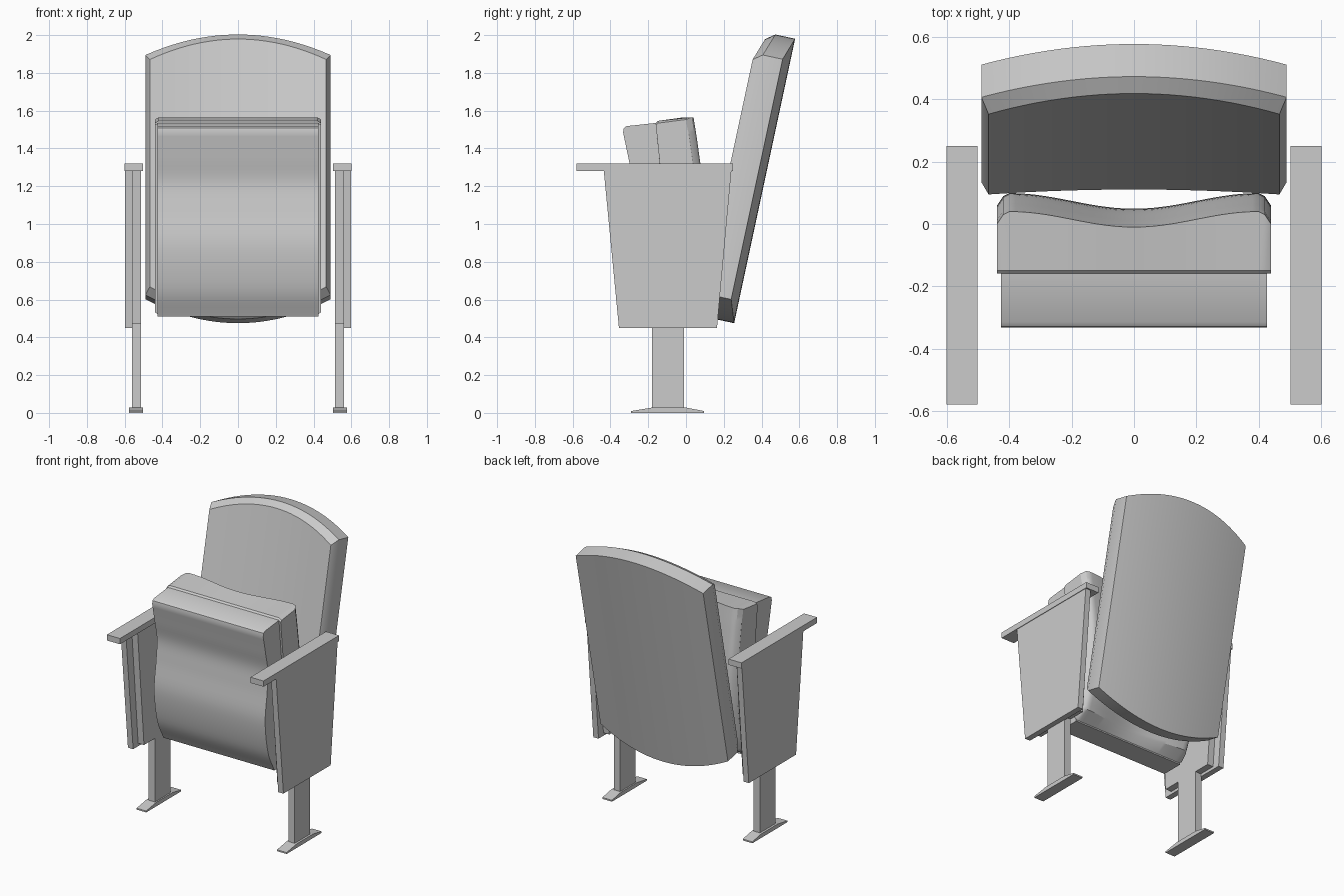
import bpy, math
from mathutils import Vector

cube = bpy.data.objects.get("Cube")
if cube:
    bpy.data.objects.remove(cube, do_unlink=True)

grey = bpy.data.materials.new("plain grey")
grey.use_nodes = True
colour = (0.6, 0.6, 0.6, 1)
grey.diffuse_color = colour
grey.node_tree.nodes["Principled BSDF"].inputs["Base Color"].default_value = colour


def make(name, verts, faces, smooth=True):
    mesh = bpy.data.meshes.new(name)
    mesh.from_pydata(verts, [], faces)
    mesh.materials.append(grey)
    obj = bpy.data.objects.new(name, mesh)
    bpy.context.collection.objects.link(obj)
    bpy.ops.object.select_all(action='DESELECT')
    obj.select_set(True)
    bpy.context.view_layer.objects.active = obj
    # consistent outward normals
    bpy.ops.object.mode_set(mode='EDIT')
    bpy.ops.mesh.select_all(action='SELECT')
    bpy.ops.mesh.normals_make_consistent(inside=False)
    bpy.ops.object.mode_set(mode='OBJECT')
    if smooth:
        bpy.ops.object.shade_smooth_by_angle(angle=math.radians(30))
    return obj


def loft(name, rings, caps=None, smooth=True):
    """Bridge equal closed rings; caps are index lists used on both end rings."""
    n = len(rings[0])
    verts = [p for ring in rings for p in ring]
    faces = [(k * n + i, k * n + (i + 1) % n, (k + 1) * n + (i + 1) % n, (k + 1) * n + i)
             for k in range(len(rings) - 1) for i in range(n)]
    last = (len(rings) - 1) * n
    for cap in caps or [range(n)]:
        faces += [tuple(cap), tuple(last + i for i in cap)]
    return make(name, verts, faces, smooth)


def prism(name, profile, x0, x1):
    return loft(name, [[(x, y, z) for y, z in profile] for x in (x0, x1)], smooth=False)


def spline(points, steps=6):
    """Smooth curve through 2D points."""
    p = [Vector(q) for q in points]
    p = [2 * p[0] - p[1]] + p + [2 * p[-1] - p[-2]]
    out = []
    for a, b, c, d in zip(p, p[1:], p[2:], p[3:]):
        for s in range(steps):
            t = s / steps
            out.append(0.5 * (2 * b + (c - a) * t + (2 * a - 5 * b + 4 * c - d) * t ** 2
                              + (3 * b - a - 3 * c + d) * t ** 3))
    return out + [p[-2]]


# Backrest: leaning, curved slab with arched ends and a chamfered front
LEAN = math.radians(12.1)
up = Vector((0, math.sin(LEAN), math.cos(LEAN)))
back = Vector((0, math.cos(LEAN), -math.sin(LEAN)))
base = Vector((0, 0.255, 0.475))
rings = []
for k in range(25):
    s = k / 12 - 1
    arch, bow = 0.12 * s * s, -0.042 * s * s

    def at(h, depth, half):
        return base + up * h + back * (depth + bow) + Vector((half * s, 0, 0))
    lo, hi = arch, 1.54 - arch
    rings.append([at(lo, 0, 0.49), at(hi, 0, 0.49), at(hi, -0.107, 0.49),
                  at(hi - 0.035, -0.155, 0.467), at(lo + 0.035, -0.155, 0.467), at(lo, -0.107, 0.49)])
loft("backrest", rings, [(0, 1, 2, 5), (2, 3, 4, 5)])


# Folded seat: shell underside facing forward
def seam(z):
    return -0.16 + 0.1 * (1.54 - z)


front = spline([(-0.21, 0.51), (-0.28, 0.66), (-0.312, 0.88), (-0.29, 1.08),
                (-0.28, 1.22), (-0.305, 1.35), (-0.333, 1.485)])
shell = [(seam(0.51), 0.51)] + [tuple(p) for p in front] + [(-0.329, 1.508), (-0.315, 1.518),
                                                           (seam(1.535), 1.535)]
loft("seat_shell", [[(x, y, z) for y, z in shell] for x in (-0.427, 0.427)])

# Seat cushion: hollowed sitting surface facing the backrest
bulge = spline([(0, 1.565), (0.025, 1.4), (0.055, 1.15), (0.055, 0.9), (0.02, 0.68), (-0.02, 0.57)])
rings = []
for k in range(-22, 23):
    x = k * 0.02
    a = abs(x)
    if a <= 0.4:
        rear = 0.015 - 0.025 * math.cos(math.pi * a / 0.4)
    else:
        rear = 0.04 - 25 * (a - 0.4) ** 2
    edge = 0.012 if a > 0.43 else 0
    ring = [(x, seam(0.52), 0.52 + edge), (x, seam(1.535), 1.535 - edge),
            (x, seam(1.545) + 0.012, 1.546 - edge)]
    ring += [(x, rear + dy, z - (edge if z > 1.5 else 0)) for dy, z in bulge]
    rings.append(ring)
loft("seat_cushion", rings)

# Side stands, armrests, legs and feet, one set per side
outer = [(-0.435, 1.28), (0.24, 1.28), (0.164, 0.45), (-0.355, 0.45)]
inner = [(-0.37, 1.28), (0.18, 1.28), (0.11, 0.47), (-0.30, 0.47)]
arm = [(-0.58, 1.28), (0.25, 1.28), (0.25, 1.32), (-0.58, 1.32)]
leg = [(-0.18, 0.02), (-0.01, 0.02), (-0.01, 0.48), (-0.18, 0.48)]
foot = [(-0.29, 0), (0.095, 0), (0.095, 0.01), (0, 0.028), (-0.18, 0.028), (-0.29, 0.01)]
for side, sx in (("left", 1), ("right", -1)):
    for part, profile, x0, x1 in (("outer_panel", outer, 0.558, 0.598),
                                  ("inner_panel", inner, 0.513, 0.558),
                                  ("armrest", arm, 0.502, 0.602),
                                  ("leg", leg, 0.513, 0.562),
                                  ("foot", foot, 0.503, 0.577)):
        prism(side + "_" + part, profile, sx * x0, sx * x1)
